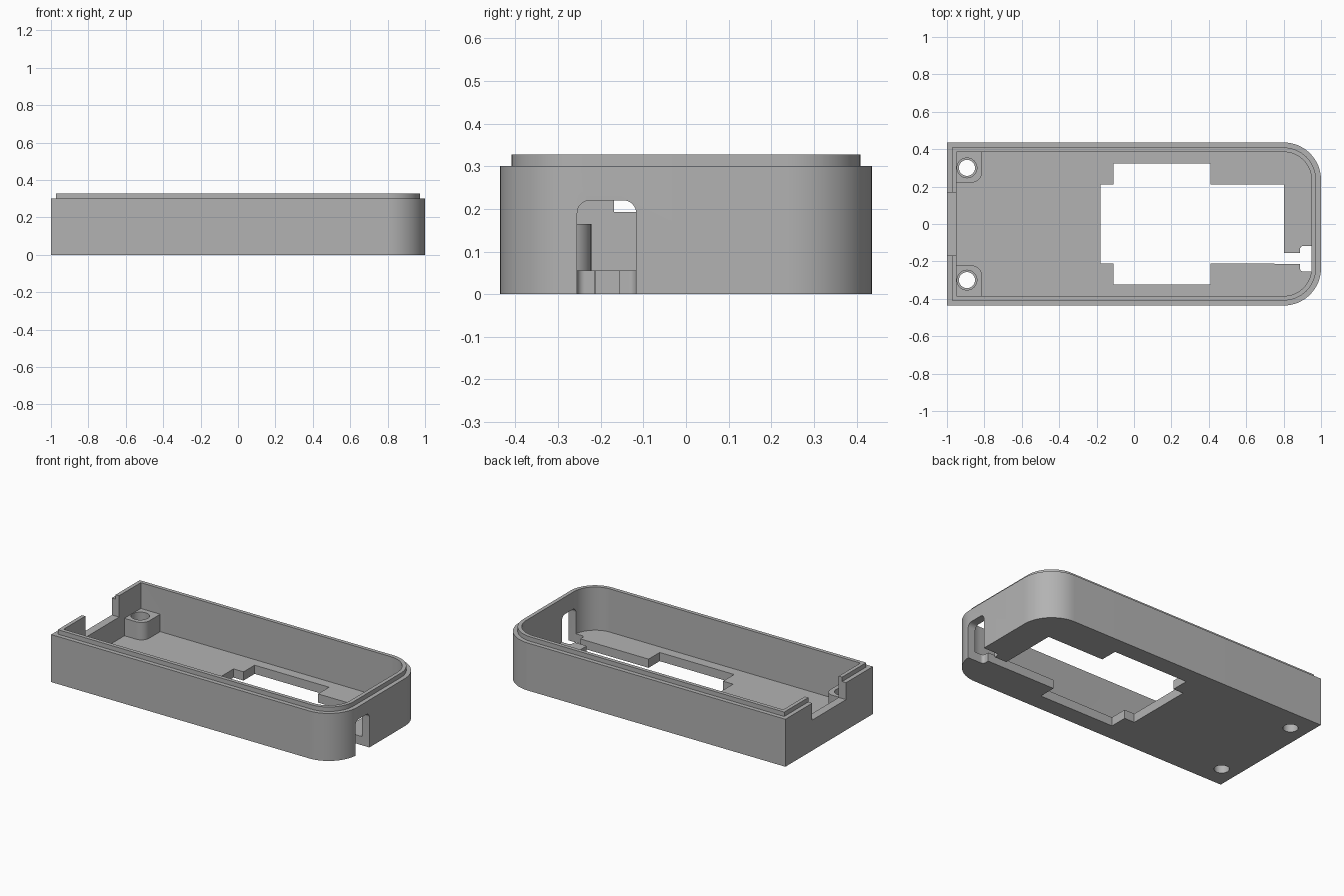
import bpy, bmesh
from math import cos, sin, pi

cube = bpy.data.objects.get("Cube")
if cube:
    bpy.data.objects.remove(cube, do_unlink=True)

grey = bpy.data.materials.new("plain_grey")
grey.use_nodes = True
colour = (0.45, 0.45, 0.45, 1)
grey.diffuse_color = colour
grey.node_tree.nodes["Principled BSDF"].inputs["Base Color"].default_value = colour

HALF_W, WALL, FLOOR, RIM, TOP = 0.436, 0.051, 0.055, 0.30, 0.328


def rounded(x0, x1, y0, y1, bl=0, br=0, tr=0, tl=0, steps=16):
    """Counter-clockwise rectangle outline with one radius per corner."""
    pts = []
    corners = ((x0, y0, bl, 1, 1), (x1, y0, br, -1, 1),
               (x1, y1, tr, -1, -1), (x0, y1, tl, 1, -1))
    for i, (x, y, r, sx, sy) in enumerate(corners):
        if not r:
            pts.append((x, y))
            continue
        for k in range(steps + 1):
            a = pi + (i + k / steps) * pi / 2
            pts.append((x + sx * r + r * cos(a), y + sy * r + r * sin(a)))
    return pts


def circle(x, y, r, n=40):
    return [(x + r * cos(2 * pi * k / n), y + r * sin(2 * pi * k / n)) for k in range(n)]


def shell_outline(inset):
    """Case footprint: square at one end, rounded at the other."""
    r, y = 0.2 - inset, HALF_W - inset
    return rounded(-1 + inset, 1 - inset, -y, y, br=r, tr=r)


def prism(name, outline, low, high, along_x=False):
    bm = bmesh.new()
    place = (lambda u, v, w: (w, u, v)) if along_x else (lambda u, v, w: (u, v, w))
    rings = [[bm.verts.new(place(u, v, w)) for u, v in outline] for w in (low, high)]
    bm.faces.new(rings[0][::-1])
    bm.faces.new(rings[1])
    n = len(outline)
    for i in range(n):
        j = (i + 1) % n
        bm.faces.new((rings[0][i], rings[0][j], rings[1][j], rings[1][i]))
    mesh = bpy.data.meshes.new(name)
    bm.to_mesh(mesh)
    bm.free()
    mesh.materials.append(grey)
    obj = bpy.data.objects.new(name, mesh)
    bpy.context.collection.objects.link(obj)
    return obj


def combine(body, tool, operation):
    mod = body.modifiers.new(tool.name, 'BOOLEAN')
    mod.operation, mod.object, mod.solver = operation, tool, 'EXACT'
    bpy.context.view_layer.objects.active = body
    bpy.ops.object.modifier_apply(modifier=mod.name)
    bpy.data.objects.remove(tool, do_unlink=True)


# Outer shell with stepped lip, hollowed to a tray
case = prism("case_tray", shell_outline(0), 0, RIM)
combine(case, prism("lip", shell_outline(0.027), 0.2, TOP), 'UNION')
combine(case, prism("cavity", shell_outline(WALL), FLOOR, 0.5), 'DIFFERENCE')

# Screw bosses in the two square corners
for side in (-1, 1):
    if side > 0:
        outline = rounded(-0.97, -0.813, 0.222, 0.41, br=0.055)
    else:
        outline = rounded(-0.97, -0.813, -0.41, -0.222, tr=0.055)
    combine(case, prism("screw_boss", outline, 0.03, 0.165), 'UNION')
    combine(case, prism("screw_hole", circle(-0.893, side * 0.3, 0.043), -0.1, 0.3), 'DIFFERENCE')
    combine(case, prism("insert_hole", circle(-0.893, side * 0.3, 0.053), FLOOR, 0.3), 'DIFFERENCE')

# Floor window, cable channel and channel end
openings = (
    ("window_long", rounded(-0.18, 0.803, -0.2125, 0.2125)),
    ("window_wide", rounded(-0.11, 0.41, -0.323, 0.323)),
    ("cable_channel", rounded(0.75, 0.92, -0.213, -0.156)),
    ("channel_end", rounded(0.888, 0.96, -0.255, -0.117, bl=0.018, tl=0.018)),
)
for name, outline in openings:
    combine(case, prism(name, outline, -0.1, 0.1), 'DIFFERENCE')

# Cable slot through the rounded end, open at the bottom
slot = rounded(-0.255, -0.117, -0.1, 0.22, tr=0.03, tl=0.03)
combine(case, prism("cable_slot", slot, 0.93, 1.1, along_x=True), 'DIFFERENCE')

# Connector notch in the square end
notch = rounded(-0.169, 0.169, 0.193, 0.5)
combine(case, prism("connector_notch", notch, -1.1, -0.92, along_x=True), 'DIFFERENCE')

bpy.ops.object.select_all(action='DESELECT')
case.select_set(True)
bpy.context.view_layer.objects.active = case
bpy.ops.object.shade_smooth_by_angle(angle=pi / 6)
